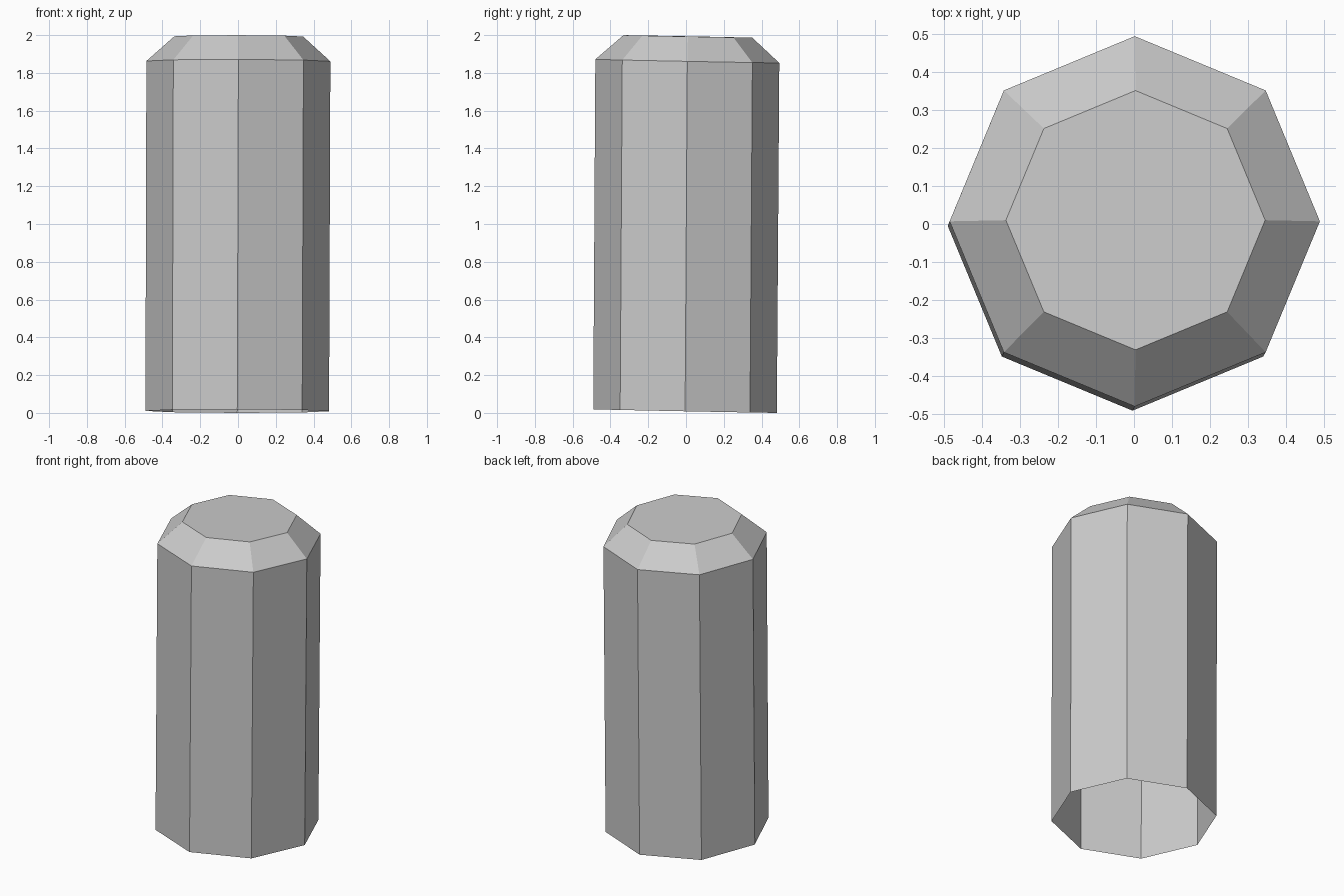
import bpy, bmesh
from math import cos, sin, pi

if "Cube" in bpy.data.objects:
    bpy.data.objects.remove(bpy.data.objects["Cube"])

SIDES = 8
# profile rings: centre x, centre y, centre z, radius (axis leans slightly)
RINGS = [(-0.004, -0.005, 0.0095, 0.486),
         (0.002, 0.007, 1.862, 0.487),
         (0.004, 0.010, 1.993, 0.341)]

bm = bmesh.new()


def ring(cx, cy, cz, r):
    verts = []
    for i in range(SIDES):
        x, y = r * cos(2 * pi * i / SIDES), r * sin(2 * pi * i / SIDES)
        verts.append(bm.verts.new((cx + x, cy + y, cz - 0.0195 * y - 0.002 * x)))
    return verts


# walls and sloped shoulder, open at the bottom
loops = [ring(*r) for r in RINGS]
for low, high in zip(loops, loops[1:]):
    for i in range(SIDES):
        j = (i + 1) % SIDES
        bm.faces.new((low[i], low[j], high[j], high[i]))

# flat top
bm.faces.new(loops[-1])

mesh = bpy.data.meshes.new("octagonal_post")
bm.to_mesh(mesh)
bm.free()
post = bpy.data.objects.new("octagonal_post", mesh)
bpy.context.collection.objects.link(post)
